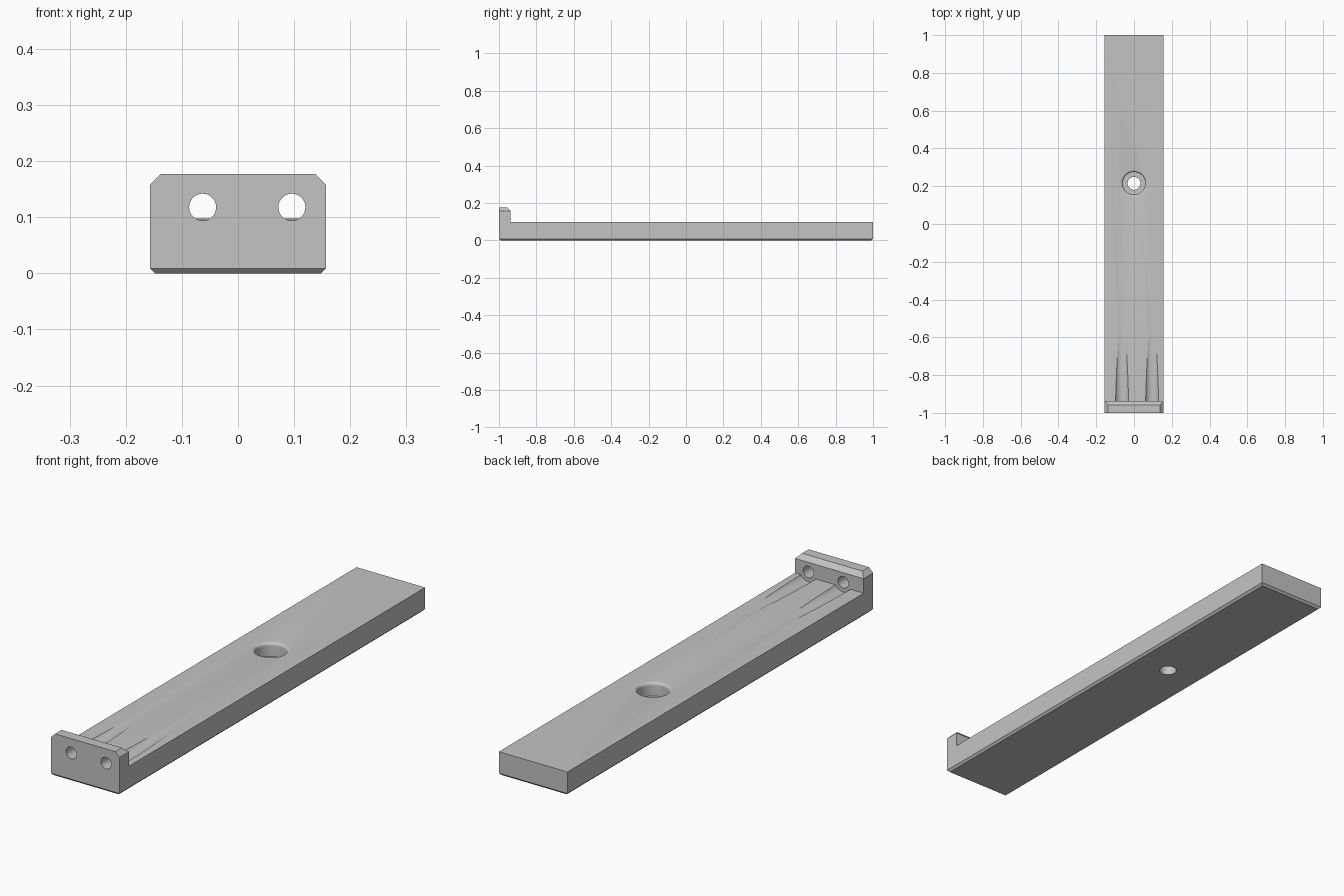
import bpy, bmesh, math
from mathutils import Vector

if "Cube" in bpy.data.objects:
    bpy.data.objects.remove(bpy.data.objects["Cube"])

HALF_W, BASE_TOP, WALL_TOP, WALL_BACK = 0.157, 0.098, 0.177, -0.938
HOLES_X, HOLE_Z = (-0.063, 0.096), 0.118

mat = bpy.data.materials.new("plain grey")
mat.use_nodes = True
GREY = (0.55, 0.55, 0.55, 1)
mat.diffuse_color = GREY
mat.node_tree.nodes["Principled BSDF"].inputs["Base Color"].default_value = GREY


def make_object(name, bm):
    bmesh.ops.recalc_face_normals(bm, faces=bm.faces)
    mesh = bpy.data.meshes.new(name)
    bm.to_mesh(mesh)
    bm.free()
    mesh.materials.append(mat)
    obj = bpy.data.objects.new(name, mesh)
    bpy.context.collection.objects.link(obj)
    return obj


def loft(name, rings):
    """Closed solid skinned through rings of equal vertex count."""
    bm = bmesh.new()
    loops = [[bm.verts.new(p) for p in ring] for ring in rings]
    n = len(loops[0])
    for a, b in zip(loops, loops[1:]):
        for i in range(n):
            j = (i + 1) % n
            bm.faces.new((a[i], a[j], b[j], b[i]))
    bm.faces.new(loops[0])
    bm.faces.new(loops[-1])
    return make_object(name, bm)


def ring(centre, radius, axis, n=64):
    points = []
    for i in range(n):
        t = math.tau * i / n
        u, v = radius * math.cos(t), radius * math.sin(t)
        points.append(Vector(centre) + Vector((u, v, 0) if axis == "z" else (u, 0, v)))
    return points


# L-shaped body: side profile extruded across the width
bm = bmesh.new()
profile = [(-1, 0), (1, 0), (1, BASE_TOP), (WALL_BACK, BASE_TOP),
           (WALL_BACK, WALL_TOP), (-1, WALL_TOP)]
face = bm.faces.new([bm.verts.new((-HALF_W, y, z)) for y, z in profile])
new = bmesh.ops.extrude_face_region(bm, geom=[face])["geom"]
bmesh.ops.translate(bm, vec=(2 * HALF_W, 0, 0),
                    verts=[g for g in new if isinstance(g, bmesh.types.BMVert)])


# chamfers: whole underside rim, and the back and side edges of the wall top
def chamfer(test, size):
    edges = [e for e in bm.edges if all(test(v.co) for v in e.verts)
             and not (size > 0.01 and all(v.co.y < -0.99 for v in e.verts))]
    bmesh.ops.bevel(bm, geom=edges, offset=size, segments=1, affect="EDGES")


chamfer(lambda p: p.z < 0.001, 0.009)
chamfer(lambda p: p.z > WALL_TOP - 0.001, 0.019)
body = make_object("bracket_body", bm)

# cutters: wall holes, sloping tool grooves and the rounded counterbore
cutters = []
for x in HOLES_X:
    cutters.append(loft("wall_hole_cutter", [ring((x, y, HOLE_Z), 0.024, "y") for y in (-1.1, -0.9)]))
    cutters.append(loft("groove_cutter", [ring((x, WALL_BACK, HOLE_Z), 0.04, "y"),
                                          ring((x, -0.4, HOLE_Z + 0.025), 0.04, "y")]))

bore = [(-0.1, 0.034), (0.043, 0.034), (0.043, 0.06)]
for i in range(7):
    t = math.pi / 2 * i / 6
    bore.append((BASE_TOP - 0.012 * (1 - math.sin(t)), 0.072 - 0.012 * math.cos(t)))
bore.append((0.2, 0.072))
cutters.append(loft("counterbore_cutter", [ring((0, 0.215, z), r, "z") for z, r in bore]))

for cutter in cutters:
    cutter.hide_render = True
    cutter.hide_viewport = True
    mod = body.modifiers.new(cutter.name, "BOOLEAN")
    mod.operation = "DIFFERENCE"
    mod.solver = "EXACT"
    mod.object = cutter

# apply the cuts, drop the cutters, then shade the curved faces smooth
depsgraph = bpy.context.evaluated_depsgraph_get()
cut_mesh = bpy.data.meshes.new_from_object(body.evaluated_get(depsgraph))
body.modifiers.clear()
body.data = cut_mesh
for cutter in cutters:
    bpy.data.objects.remove(cutter)

bpy.ops.object.select_all(action="DESELECT")
body.select_set(True)
bpy.context.view_layer.objects.active = body
bpy.ops.object.shade_smooth_by_angle(angle=math.radians(25))
